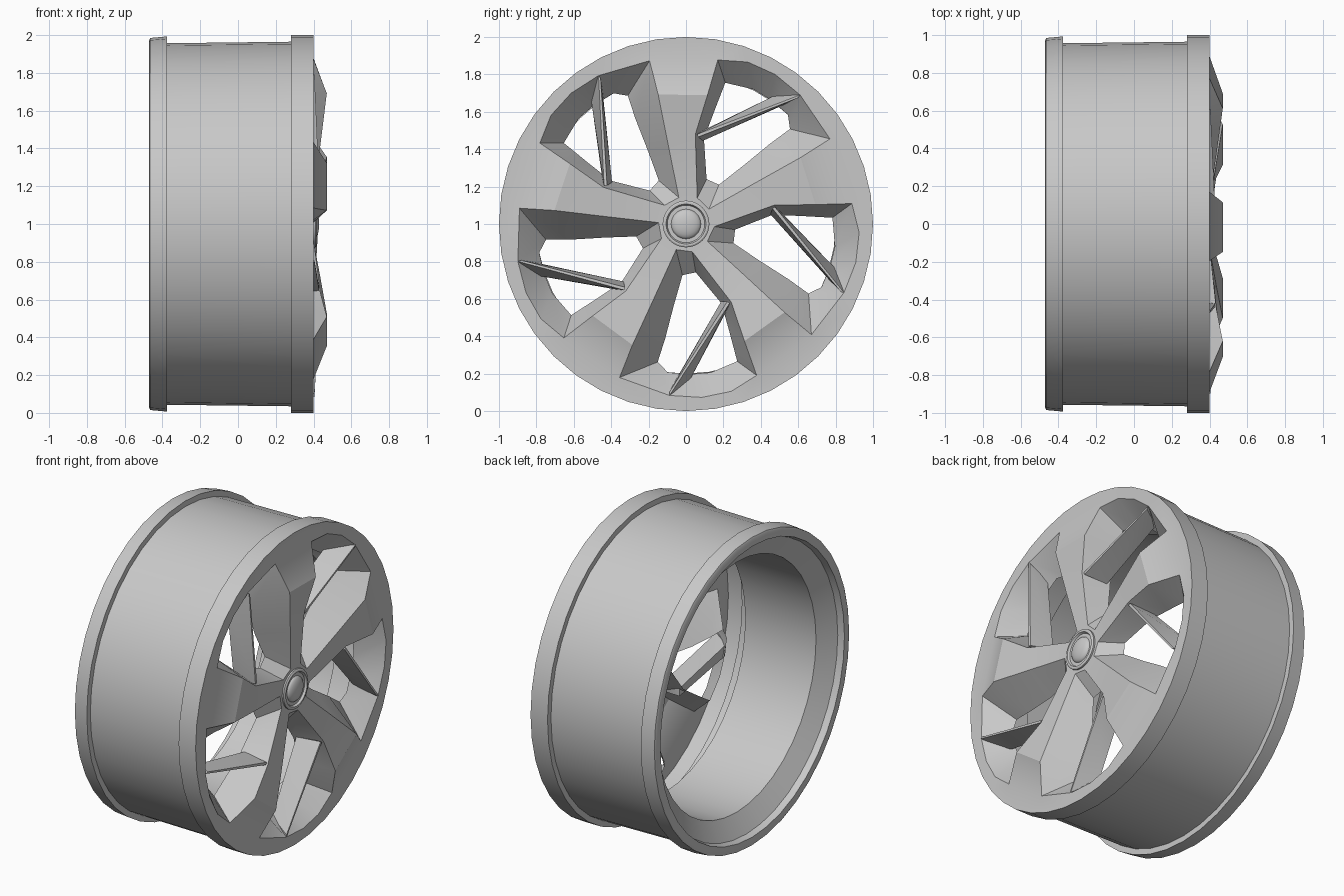
import bpy, bmesh, math
from mathutils import Matrix, Vector

cube = bpy.data.objects.get("Cube")
if cube:
    bpy.data.objects.remove(cube)

# One plain metal colour
metal = bpy.data.materials.new("grey_metal")
metal.use_nodes = True
GREY = (0.58, 0.58, 0.58, 1)
metal.diffuse_color = GREY
metal.node_tree.nodes["Principled BSDF"].inputs["Base Color"].default_value = GREY

SPOKES, STEP, SIDES = 5, math.radians(72), 40


def finish(bm, name, angle=30):
    """Turn a bmesh into a smooth-shaded object standing on the ground."""
    bmesh.ops.remove_doubles(bm, verts=bm.verts, dist=0.0005)
    bmesh.ops.recalc_face_normals(bm, faces=bm.faces)
    mesh = bpy.data.meshes.new(name)
    bm.to_mesh(mesh)
    bm.free()
    mesh.materials.append(metal)
    obj = bpy.data.objects.new(name, mesh)
    bpy.context.collection.objects.link(obj)
    obj.location.z = 1
    bpy.ops.object.select_all(action='DESELECT')
    bpy.context.view_layer.objects.active = obj
    obj.select_set(True)
    bpy.ops.object.shade_smooth_by_angle(angle=math.radians(angle))
    return obj


def polar(x, r, a):
    return Vector((x, r * math.cos(a), r * math.sin(a)))


def lathe(name, profile, sides):
    """Spin (radius, x) points round the axle."""
    bm = bmesh.new()
    rings = [[bm.verts.new(polar(x, r, math.tau * i / sides)) for i in range(sides)]
             for r, x in profile]
    for a, b in zip(rings, rings[1:]):
        for i in range(sides):
            j = (i + 1) % sides
            bm.faces.new((a[i], a[j], b[j], b[i]))
    return finish(bm, name)


# Barrel with raised lips at both ends; its inner skin stops short of the disc
lathe("barrel", [(1, 0.4), (1, 0.28), (0.965, 0.28), (0.957, -0.375),
                 (0.993, -0.375), (0.985, -0.465), (0.975, -0.47), (0.93, -0.47),
                 (0.92, -0.43), (0.8, -0.36), (0.8, 0.14)], SIDES)

# Outline of one opening: x, y, z on the front and y, z on the back
front = [(0.4, 0.06, 0.14), (0.435, 0.05, 0.48), (0.47, 0.115, 0.69),
         (0.4, 0.17, 0.877), (0.4, 0.33, 0.866), (0.4, 0.476, 0.8),
         (0.4, 0.61, 0.69), (0.4, 0.77, 0.455), (0.47, 0.612, 0.355),
         (0.435, 0.36, 0.214), (0.4, 0.123, 0.08)]
back = [(0.11, 0.24), (0.096, 0.455), (0.15, 0.6), (0.21, 0.755), (0.36, 0.72),
        (0.45, 0.665), (0.545, 0.585), (0.556, 0.508), (0.45, 0.43),
        (0.31, 0.315), (0.176, 0.21)]
back = [(0.29 if i in (0, 10) else 0.26, *p) for i, p in enumerate(back)]
# Rim vertex numbers joined to outline points 3 to 7, then to the next opening
rim_steps = [9, 8, 7, 5, 3, 1]

# Hollow-backed spoke disc: rim band, spoke faces, hub and opening walls
bm = bmesh.new()


def ring_of_loops(outline):
    return [[bm.verts.new(Matrix.Rotation(STEP * k, 3, 'X') @ Vector(p)) for p in outline]
            for k in range(SPOKES)]


rim = [bm.verts.new(polar(0.4, 1, math.tau * i / SIDES)) for i in range(SIDES)]
front_loops = ring_of_loops(front)
for k, (loop, inner) in enumerate(zip(front_loops, ring_of_loops(back))):
    before = front_loops[k - 1]
    chain = loop[3:8] + [before[3]]
    for i in range(5):
        hi, lo = rim_steps[i], rim_steps[i + 1]
        arc = [rim[(8 * k + n) % SIDES] for n in range(lo, hi + 1)]
        bm.faces.new([chain[i], chain[i + 1]] + arc)
    # Spoke between this opening and the one clockwise of it
    for i in range(3):
        bm.faces.new((loop[7 + i], loop[8 + i], before[2 - i], before[3 - i]))
    for i in range(len(loop)):
        j = (i + 1) % len(loop)
        bm.faces.new((loop[i], loop[j], inner[j], inner[i]))
bm.faces.new([v for loop in front_loops for v in (loop[10], loop[0])])
finish(bm, "spoke_disc", 25)

# Wedge-shaped blades crossing the openings, sharp at the front
bm = bmesh.new()
blade = [(0.405, 0.61, 0.69), (0.405, 0.6, 0.675), (0.43, 0.06, 0.48), (0.43, 0.065, 0.465),
         (0.28, 0.48, 0.69), (0.28, 0.53, 0.64), (0.28, 0.06, 0.485), (0.28, 0.09, 0.445)]
for k in range(SPOKES):
    turn = Matrix.Rotation(STEP * k, 3, 'X')
    bmesh.ops.convex_hull(bm, input=[bm.verts.new(turn @ Vector(p)) for p in blade])
finish(bm, "blades")

# Hub ring and domed cap
lathe("hub_ring", [(0.125, 0.38), (0.125, 0.41), (0.117, 0.415), (0.107, 0.415),
                   (0.1, 0.402), (0.075, 0.402)], 32)
dome = [(0.08 * math.cos(t * math.pi / 12), 0.4 + 0.03 * math.sin(t * math.pi / 12))
        for t in range(7)]
lathe("hub_cap", dome, 32)
